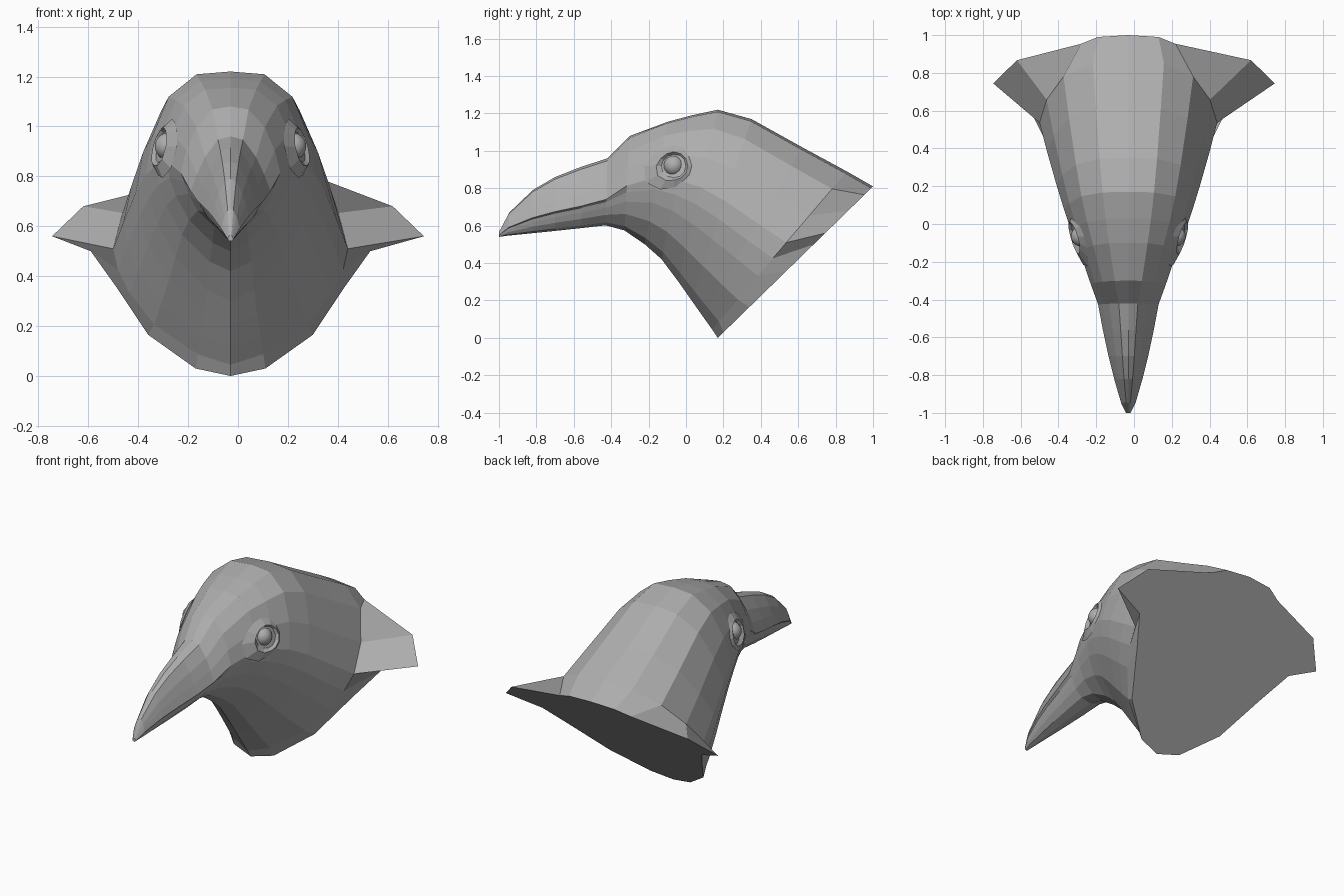
import bpy, bmesh, math

if "Cube" in bpy.data.objects:
    bpy.data.objects.remove(bpy.data.objects["Cube"])

CX = -0.03                                   # the head sits slightly off centre
grey = bpy.data.materials.new("plain grey")
grey.diffuse_color = (0.42, 0.42, 0.42, 1)
grey.use_nodes = True
grey.node_tree.nodes["Principled BSDF"].inputs["Base Color"].default_value = grey.diffuse_color

def make(name, bm, smooth=False):
    bmesh.ops.recalc_face_normals(bm, faces=bm.faces[:])
    me = bpy.data.meshes.new(name)
    bm.to_mesh(me)
    bm.free()
    me.materials.append(grey)
    for p in me.polygons:
        p.use_smooth = smooth
    ob = bpy.data.objects.new(name, me)
    bpy.context.collection.objects.link(ob)
    return ob

def bridge(bm, a, b):
    n = len(a)
    for i in range(n):
        bm.faces.new((a[i], a[(i + 1) % n], b[(i + 1) % n], b[i]))

# Half sections: (fraction from top to bottom, fraction of half width)
BEAK = [(0, 0), (.04, .3), (.25, .62), (.45, .83), (.64, 1),
        (.67, .88), (.75, .8), (.85, .68), (.96, .42), (1, 0)]
HEAD = [(0, 0), (.012, .4), (.11, .73), (.28, .92), (.45, 1),
        (.55, .96), (.66, .86), (.81, .65), (.95, .28), (1, 0)]

# Stations: top y, top z, bottom y, bottom z, half width, beak-to-head blend
STATIONS = [
    (-1, .565, -1, .54, .012, 0), (-.945, .67, -.95, .547, .038, 0),
    (-.82, .79, -.82, .56, .075, 0), (-.7, .86, -.7, .572, .105, 0),
    (-.56, .915, -.56, .587, .135, 0), (-.42, .96, -.43, .602, .16, .15),
    (-.3, 1.08, -.33, .575, .20, .6), (-.1, 1.155, -.22, .5, .255, 1),
    (.03, 1.19, -.13, .42, .30, 1), (.17, 1.22, -.04, .3, .34, 1),
    (.35, 1.17, .03, .2, .38, 1), (.62, 1.02, .09, .115, .43, 1),
    (.86, .89, .14, .045, .47, 1)]

# Slanted neck rim with the flared side tufts: (half width, z)
RIM = [(0, .81), (.16, .8), (.25, .765), (.62, .68), (.745, .56),
       (.56, .5), (.46, .36), (.33, .165), (.14, .03), (0, 0)]

def full_loop(bm, half):
    """Right half from top to bottom, then the left half back up."""
    pts = half + [(-x, y, z) for x, y, z in half[-2:0:-1]]
    return [bm.verts.new((x + (0 if abs(x) > .6 else CX), y, z)) for x, y, z in pts]

# Head, beak and neck as one loft
bm = bmesh.new()
loops = []
for yt, zt, yb, zb, w, k in STATIONS:
    half = []
    for (tb, wb), (th, wh) in zip(BEAK, HEAD):
        t, f = tb + (th - tb) * k, wb + (wh - wb) * k
        half.append((f * w, yt + (yb - yt) * t, zt + (zb - zt) * t))
    loops.append(full_loop(bm, half))
loops.append(full_loop(bm, [(x, .17 + z * 1.025, z) for x, z in RIM]))
for a, b in zip(loops, loops[1:]):
    bridge(bm, a, b)
bm.faces.new(loops[0])
bm.faces.new(loops[-1])
make("head", bm)

# Eyes and teardrop eyelids
for side, label in ((1, "right"), (-1, "left")):
    bm = bmesh.new()
    bmesh.ops.create_uvsphere(bm, u_segments=14, v_segments=9, radius=.055)
    bmesh.ops.translate(bm, verts=bm.verts[:], vec=(CX + side * .25, -.065, .92))
    make("eye_" + label, bm, True)

    bm = bmesh.new()
    rings = []
    for r, stretch, x in ((.056, 0, .262), (.075, .35, .288), (.11, .6, .262)):
        ring = []
        for i in range(12):
            a = math.tau * i / 12
            rr = r * (1 + stretch * max(0, math.cos(a - math.radians(205))) ** 3)
            dy, dz = rr * math.cos(a), rr * math.sin(a)
            ring.append(bm.verts.new((CX + side * (x + .3 * dy - .25 * dz),
                                      -.065 + dy, .92 + dz)))
        rings.append(ring)
    for a, b in zip(rings, rings[1:]):
        bridge(bm, a, b)
    make("eyelid_" + label, bm)
